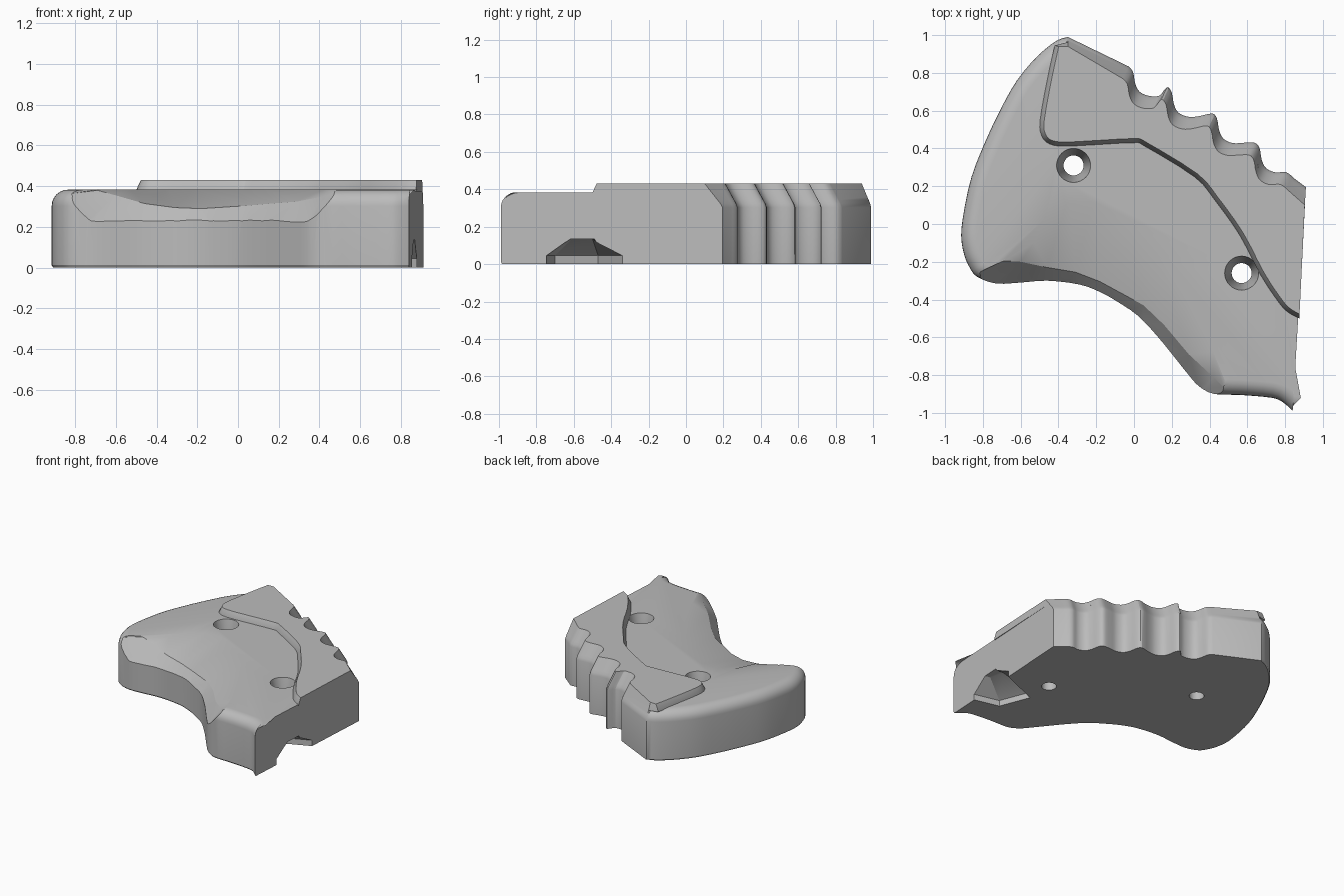
import bpy
import bmesh
import math
from mathutils import Vector

if "Cube" in bpy.data.objects:
    bpy.data.objects.remove(bpy.data.objects["Cube"], do_unlink=True)

grey = bpy.data.materials.new("plain_grey")
grey.use_nodes = True
grey.diffuse_color = (0.5, 0.5, 0.5, 1)
grey.node_tree.nodes["Principled BSDF"].inputs["Base Color"].default_value = grey.diffuse_color


def spline(points, steps=3):
    """Smooth curve passing through the given points."""
    pts = [Vector(p) for p in points]
    out = []
    for i in range(len(pts) - 1):
        a, b = pts[max(i - 1, 0)], pts[i]
        c, d = pts[i + 1], pts[min(i + 2, len(pts) - 1)]
        for s in range(steps):
            t = s / steps
            out.append(0.5 * (2 * b + (c - a) * t + (2 * a - 5 * b + 4 * c - d) * t ** 2
                              + (3 * b - a - 3 * c + d) * t ** 3))
    return out + [pts[-1]]


def loft(name, rings):
    """Closed solid through rings of equal length, capped at both ends."""
    bm = bmesh.new()
    rows = [[bm.verts.new(p) for p in ring] for ring in rings]
    n = len(rows[0])
    for low, high in zip(rows, rows[1:]):
        for i in range(n):
            j = (i + 1) % n
            bm.faces.new((low[i], low[j], high[j], high[i]))
    bm.faces.new(rows[0][::-1])
    bm.faces.new(rows[-1])
    bmesh.ops.recalc_face_normals(bm, faces=bm.faces)
    mesh = bpy.data.meshes.new(name)
    bm.to_mesh(mesh)
    bm.free()
    mesh.materials.append(grey)
    obj = bpy.data.objects.new(name, mesh)
    bpy.context.collection.objects.link(obj)
    return obj


def inset(chain, distance):
    """Move an open counter-clockwise chain inwards."""
    out = []
    for i, p in enumerate(chain):
        d = (chain[min(i + 1, len(chain) - 1)] - chain[max(i - 1, 0)]).normalized()
        out.append(p + Vector((-d.y, d.x)) * distance)
    return out


def at(points, z):
    return [(p.x, p.y, z) for p in points]


# Heights shared by the parts
BODY_TOP, PLATE_TOP, SLOPE_START = 0.383, 0.43, 0.31
ROUND = 0.08

# Outline: rounded back, palm hollow and foot
apex = Vector((-0.35, 0.99))
back = spline([apex, (-0.41, 0.97), (-0.51, 0.89), (-0.62, 0.76), (-0.71, 0.6), (-0.79, 0.43),
               (-0.86, 0.25), (-0.9, 0.07), (-0.915, -0.06), (-0.9, -0.16), (-0.87, -0.23),
               (-0.83, -0.28), (-0.73, -0.315), (-0.6, -0.31), (-0.46, -0.3), (-0.29, -0.32),
               (-0.18, -0.36), (-0.09, -0.41), (0.02, -0.485), (0.12, -0.59), (0.21, -0.7),
               (0.29, -0.8), (0.345, -0.86), (0.425, -0.9), (0.56, -0.905), (0.73, -0.92),
               (0.79, -0.945), (0.84, -0.99)])

# Outline: straight end and scalloped finger grips
end_corner = Vector((0.91, 0.195))
end_dir = (end_corner - back[-1]).normalized()
groove = [(0, 0), (0.025, -0.03), (0.036, -0.09), (0.06, -0.135), (0.11, -0.157), (0.165, -0.155)]
grips = [apex]
scallops = []
for crest in [(-0.03, 0.835), (0.175, 0.725), (0.415, 0.585), (0.64, 0.43)]:
    scallops += [Vector(crest) + Vector(g) for g in groove]
grips += spline(scallops + [(0.85, 0.24)])
grips = grips[:0:-1]


def grip_side(z):
    """End corner and grips, leaning inwards above the slope start."""
    k = max(0, (z - SLOPE_START) / (PLATE_TOP - SLOPE_START))
    lean = Vector((-0.03, -0.065)) * k
    return [end_corner - end_dir * 0.095 * k] + [p + lean for p in grips]


def apex_at(z):
    k = max(0, (z - SLOPE_START) / (PLATE_TOP - SLOPE_START))
    return apex + Vector((0, -0.05)) * k


def body_ring(z, amount):
    chain = inset(back, amount)
    chain[0] = apex_at(z)
    chain[-1] = back[-1] + end_dir * amount
    return at(chain + grip_side(z), z)


rings = [body_ring(0, 0.008), body_ring(0.012, 0), body_ring(BODY_TOP - ROUND, 0)]
for step in range(1, 7):
    a = step / 6 * math.pi / 2
    rings.append(body_ring(BODY_TOP - ROUND + ROUND * math.sin(a), ROUND * (1 - math.cos(a))))
body = loft("grip_body", rings)

# Raised plate along the finger side
step_line = spline([(-0.42, 0.945), (-0.46, 0.76), (-0.497, 0.55), (-0.49, 0.47), (-0.45, 0.425),
                    (-0.37, 0.412), (-0.2, 0.42), (0, 0.43), (0.06, 0.41), (0.32, 0.25),
                    (0.425, 0.13), (0.56, -0.06), (0.67, -0.27), (0.77, -0.42), (0.82, -0.47),
                    (0.875, -0.5)])


def plate_ring(z, amount):
    chain = inset(step_line, amount)
    chain[-1] = step_line[-1] + end_dir * amount
    return at([apex_at(z)] + chain + grip_side(z), z)


plate = loft("raised_plate", [plate_ring(BODY_TOP - 0.008, 0), plate_ring(BODY_TOP, 0),
                              plate_ring(PLATE_TOP, 0.022)])

# Palm scoop: each station holds outer edge, ridge and upper limit
stations = [
    ((-0.85, -0.27, 0.36), (-0.69, -0.195, 0.38), (-0.67, -0.17, 0.385)),
    ((-0.72, -0.315, 0.23), (-0.6, -0.2, 0.355), (-0.54, -0.1, 0.385)),
    ((-0.46, -0.3, 0.23), (-0.46, -0.23, 0.315), (-0.47, 0.04, 0.385)),
    ((-0.29, -0.32, 0.23), (-0.31, -0.255, 0.295), (-0.34, 0.12, 0.385)),
    ((-0.14, -0.38, 0.23), (-0.18, -0.305, 0.29), (-0.2, 0.12, 0.385)),
    ((0.02, -0.485, 0.23), (0.05, -0.43, 0.305), (-0.02, 0, 0.385)),
    ((0.12, -0.59, 0.23), (0.16, -0.535, 0.315), (0.13, -0.16, 0.385)),
    ((0.21, -0.7, 0.23), (0.29, -0.69, 0.325), (0.27, -0.37, 0.385)),
    ((0.345, -0.86, 0.23), (0.42, -0.81, 0.35), (0.42, -0.67, 0.385)),
    ((0.48, -0.91, 0.36), (0.49, -0.88, 0.38), (0.495, -0.86, 0.385)),
]
sections = []
for station in stations:
    edge, ridge, limit = (Vector(p) for p in station)
    outer = edge + (edge - ridge) * 0.6
    inner = limit + (limit - ridge) * 0.1
    sections.append([outer, ridge, inner, (inner.x, inner.y, 0.6), (outer.x, outer.y, 0.6)])
cutters = [loft("scoop_cutter", sections)]


# Two tapered screw holes
def circle(x, y, z, r):
    angles = [i * math.tau / 32 for i in range(32)]
    return [(x + r * math.cos(a), y + r * math.sin(a), z) for a in angles]


for x, y in [(-0.32, 0.31), (0.57, -0.26)]:
    cutters.append(loft("hole_cutter", [circle(x, y, z, r) for z, r in
                                        [(-0.1, 0.053), (0.2, 0.053), (BODY_TOP, 0.09), (0.6, 0.09)]]))

# Faceted pocket under the straight end
foot = [Vector(p) for p in [(0.95, -0.77), (0.66, -0.7), (0.57, -0.47), (0.95, -0.31)]]
roof = [Vector(p) for p in [(0.95, -0.63), (0.82, -0.61), (0.79, -0.5), (0.95, -0.48)]]
cutters.append(loft("pocket_cutter", [at(foot, -0.1), at(foot, 0.045), at(roof, 0.135)]))

# Cut the body and smooth both parts
for cutter in cutters:
    cutter.hide_render = True
    mod = body.modifiers.new(cutter.name, "BOOLEAN")
    mod.operation = "DIFFERENCE"
    mod.solver = "EXACT"
    mod.object = cutter
bpy.context.view_layer.objects.active = body
for mod in list(body.modifiers):
    bpy.ops.object.modifier_apply(modifier=mod.name)
for cutter in cutters:
    bpy.data.objects.remove(cutter, do_unlink=True)
bpy.ops.object.select_all(action="DESELECT")
for part in (body, plate):
    part.select_set(True)
bpy.ops.object.shade_smooth_by_angle(angle=math.radians(28))
